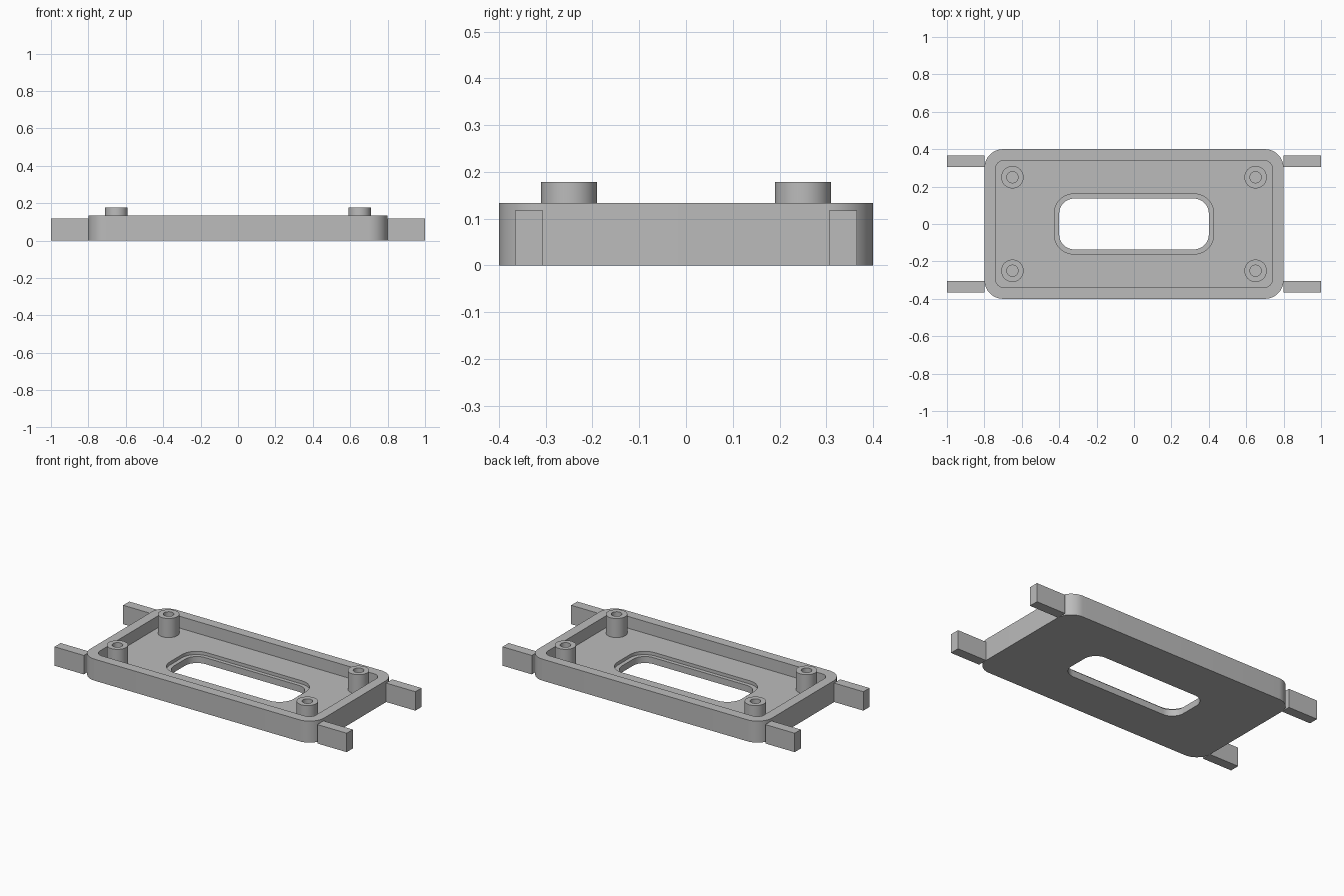
import bpy
import bmesh
import math

cube = bpy.data.objects.get("Cube")
if cube:
    bpy.data.objects.remove(cube, do_unlink=True)

grey = bpy.data.materials.new("plain grey")
grey.use_nodes = True
colour = (0.5, 0.5, 0.5, 1)
grey.diffuse_color = colour
grey.node_tree.nodes["Principled BSDF"].inputs["Base Color"].default_value = colour

SEGMENTS = 12          # per rounded corner
FLOOR = 0.06           # top of the tray floor
RIM = 0.133            # top of the tray wall


def rounded_ring(bm, half_x, half_y, radius, z):
    """Rounded rectangle of vertices; a circle when the sizes equal the radius."""
    ring = []
    for corner, (sx, sy) in enumerate([(1, 1), (-1, 1), (-1, -1), (1, -1)]):
        for i in range(SEGMENTS + 1):
            a = (corner + i / SEGMENTS) * math.pi / 2
            ring.append(bm.verts.new((sx * (half_x - radius) + radius * math.cos(a),
                                      sy * (half_y - radius) + radius * math.sin(a), z)))
    return ring


def finish(bm, name, location=(0, 0, 0)):
    bmesh.ops.remove_doubles(bm, verts=bm.verts, dist=1e-5)
    bmesh.ops.recalc_face_normals(bm, faces=bm.faces)
    mesh = bpy.data.meshes.new(name)
    bm.to_mesh(mesh)
    bm.free()
    mesh.materials.append(grey)
    obj = bpy.data.objects.new(name, mesh)
    obj.location = location
    bpy.context.collection.objects.link(obj)
    bpy.ops.object.select_all(action='DESELECT')
    obj.select_set(True)
    bpy.context.view_layer.objects.active = obj
    bpy.ops.object.shade_smooth_by_angle(angle=math.radians(30))
    return obj


def loft(name, sections, closed, location=(0, 0, 0)):
    """Skin successive rings; closed joins last to first, otherwise cap both ends."""
    bm = bmesh.new()
    rings = [rounded_ring(bm, *s) for s in sections]
    pairs = list(zip(rings, rings[1:]))
    if closed:
        pairs.append((rings[-1], rings[0]))
    else:
        bm.faces.new(rings[0])
        bm.faces.new(rings[-1])
    for a, b in pairs:
        for i in range(len(a)):
            j = (i + 1) % len(a)
            bm.faces.new((a[i], a[j], b[j], b[i]))
    return finish(bm, name, location)


# Tray: outer wall, rim, inner wall, floor, stepped slot and underside
loft("tray", [
    (0.8, 0.4, 0.1, 0),
    (0.8, 0.4, 0.1, RIM),
    (0.74, 0.34, 0.045, RIM),
    (0.74, 0.34, 0.045, FLOOR),
    (0.425, 0.16, 0.1, FLOOR),
    (0.425, 0.16, 0.1, FLOOR - 0.02),
    (0.4, 0.136, 0.08, FLOOR - 0.02),
    (0.4, 0.136, 0.08, 0),
], closed=True)

for sx, side in ((1, "left"), (-1, "right")):
    for sy, end in ((-1, "front"), (1, "back")):
        # Hollow screw post
        loft(f"{end}_{side}_post", [
            (0.06, 0.06, 0.06, FLOOR - 0.01),
            (0.06, 0.06, 0.06, 0.178),
            (0.03, 0.03, 0.03, 0.178),
            (0.03, 0.03, 0.03, FLOOR),
        ], closed=False, location=(sx * 0.65, sy * 0.25, 0))

        # Mounting arm
        bm = bmesh.new()
        bmesh.ops.create_cube(bm, size=1)
        bmesh.ops.scale(bm, vec=(0.201, 0.06, 0.117), verts=bm.verts)
        finish(bm, f"{end}_{side}_arm", (sx * 0.8995, sy * 0.336, 0.0585))
